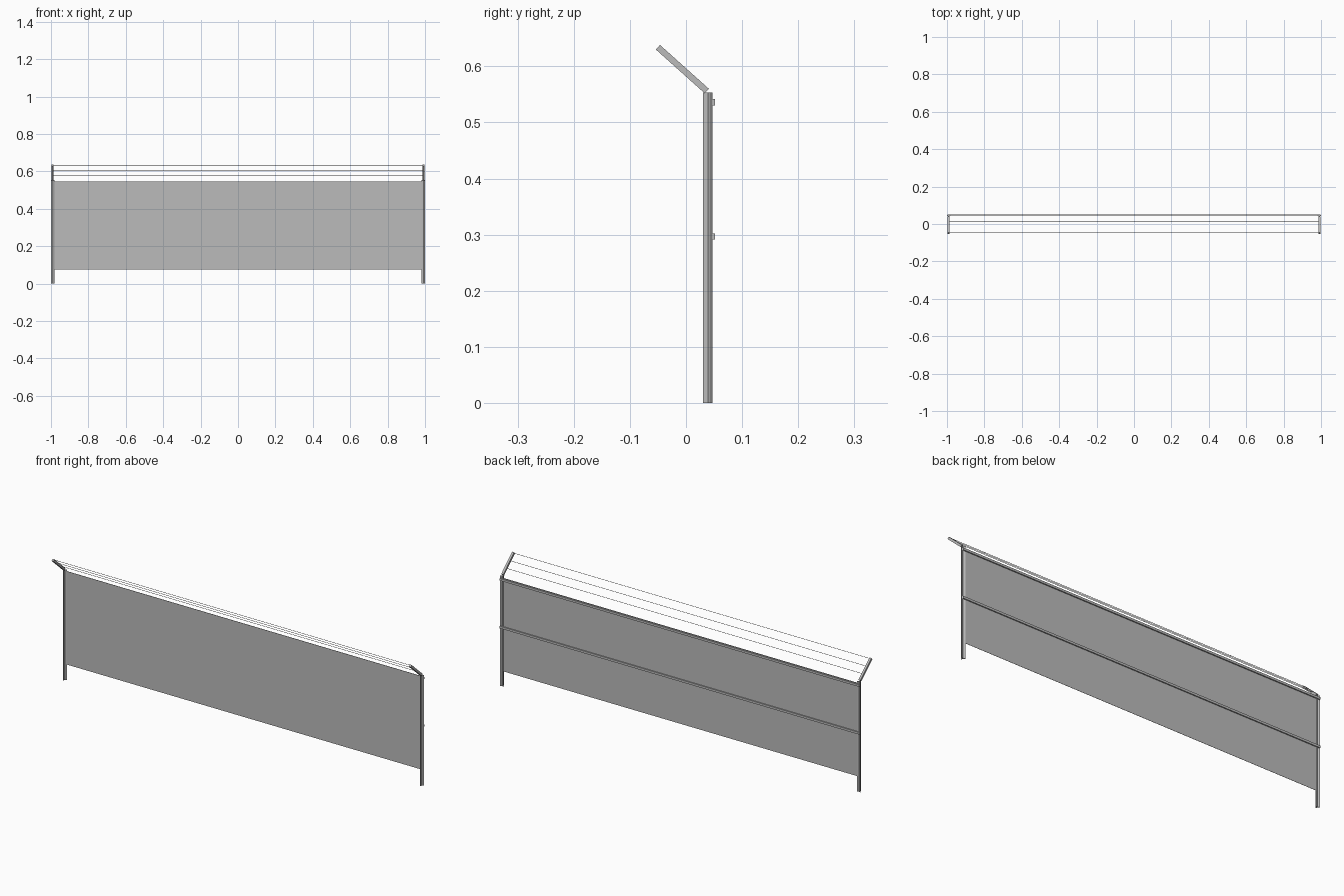
import bpy, bmesh
from math import radians, sin, cos, atan2
from mathutils import Vector, Matrix

cube = bpy.data.objects.get("Cube")
if cube:
    bpy.data.objects.remove(cube, do_unlink=True)

steel = bpy.data.materials.new("grey steel")
steel.use_nodes = True
GREY = (0.5, 0.5, 0.5, 1)
steel.diffuse_color = GREY
steel.node_tree.nodes["Principled BSDF"].inputs["Base Color"].default_value = GREY


def add_object(name, bm):
    bmesh.ops.recalc_face_normals(bm, faces=bm.faces)
    mesh = bpy.data.meshes.new(name)
    bm.to_mesh(mesh)
    bm.free()
    mesh.materials.append(steel)
    obj = bpy.data.objects.new(name, mesh)
    bpy.context.collection.objects.link(obj)
    return obj


def box(name, center, size, tilt=0):
    bm = bmesh.new()
    matrix = (Matrix.Translation(center) @ Matrix.Rotation(tilt, 4, "X")
              @ Matrix.Diagonal((*size, 1)))
    bmesh.ops.create_cube(bm, size=1, matrix=matrix)
    return add_object(name, bm)


def star_post(name, x, y, height, reach, thick):
    """Three-flanged post: each flange gives two tip points and a root point."""
    bm = bmesh.new()
    points = []
    for k in range(3):
        a = radians(-90 + 120 * k)
        out = Vector((cos(a), sin(a), 0))
        side = Vector((-sin(a), cos(a), 0)) * thick / 2
        b = a + radians(60)
        root = Vector((cos(b), sin(b), 0)) * thick / 3 ** 0.5
        points += [out * reach - side, out * reach + side, root]
    origin = Vector((x, y, 0))
    face = bm.faces.new([bm.verts.new(origin + p) for p in points])
    new = bmesh.ops.extrude_face_region(bm, geom=[face])["geom"]
    top = [v for v in new if isinstance(v, bmesh.types.BMVert)]
    bmesh.ops.translate(bm, verts=top, vec=(0, 0, height))
    return add_object(name, bm)


def wire(name, y, z, half_length, radius):
    bm = bmesh.new()
    matrix = Matrix.Translation((0, y, z)) @ Matrix.Rotation(radians(90), 4, "Y")
    bmesh.ops.create_cone(bm, cap_ends=True, segments=8, radius1=radius,
                          radius2=radius, depth=2 * half_length, matrix=matrix)
    return add_object(name, bm)


# Posts with slanted top arms
arm_low = Vector((0, 0.037, 0.556))
arm_high = Vector((0, -0.050, 0.634))
arm = arm_high - arm_low
tilt = atan2(arm.z, arm.y)
for side, s in (("left", 1), ("right", -1)):
    star_post(side + "_post", s * 0.99, 0.0405, 0.553, 0.0105, 0.003)
    middle = (arm_low + arm_high) / 2
    middle.x = s * 0.991
    box(side + "_arm", middle, (0.011, arm.length, 0.011), tilt)

# Sheet between the posts
box("fence_panel", (0, 0.045, 0.311), (1.964, 0.001, 0.468))

# Rails across the back
for name, z in (("upper_rail", 0.536), ("middle_rail", 0.297)):
    box(name, (0, 0.0492, z), (1.994, 0.0056, 0.011))

# Wires between the arms
for i in range(3):
    wire(f"wire_{i + 1}", -0.045 + 0.029 * i, 0.634 - 0.027 * i, 0.99, 0.001)
